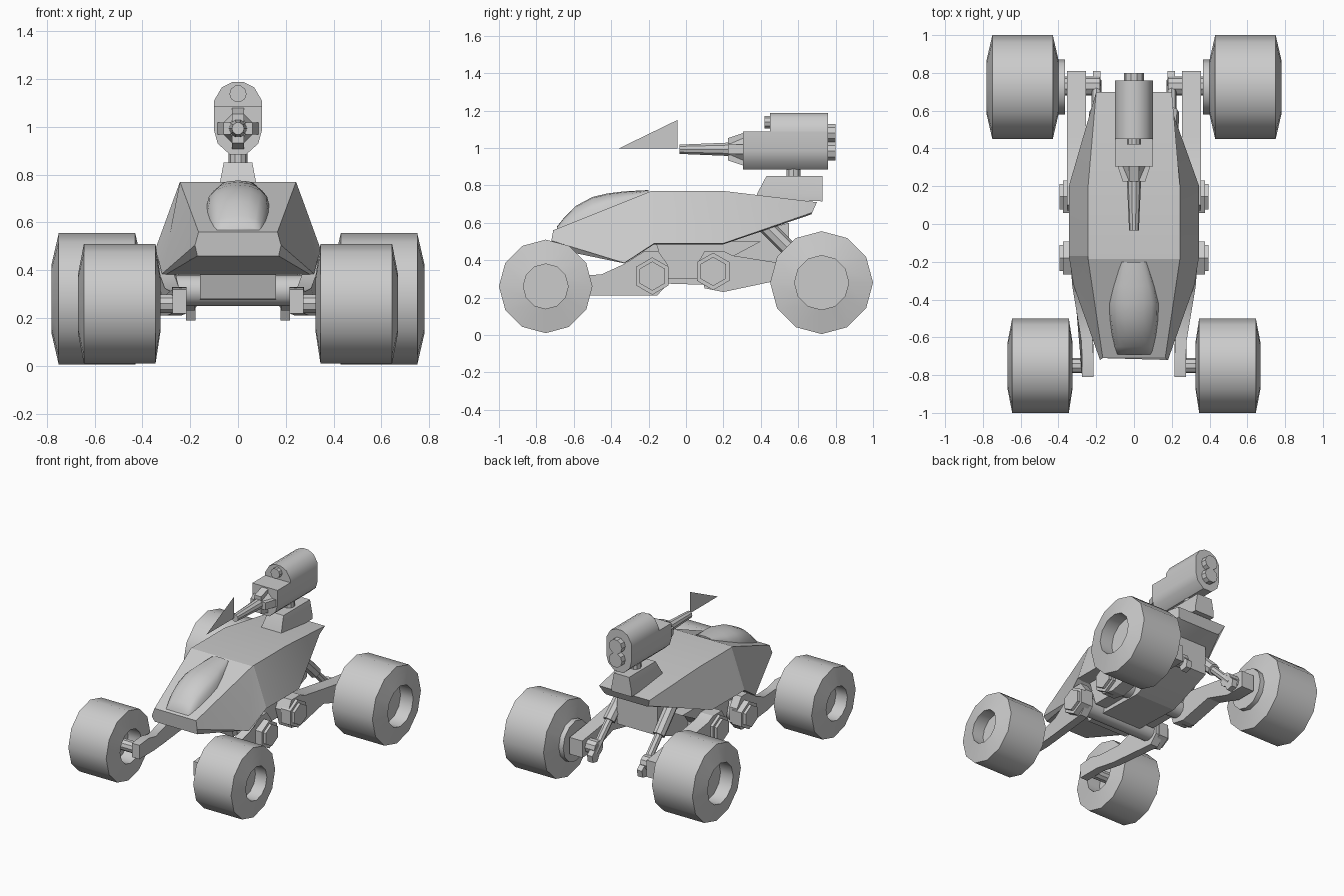
import bpy, bmesh
from math import sin, cos, pi, radians
from mathutils import Vector, Matrix

if "Cube" in bpy.data.objects:
    bpy.data.objects.remove(bpy.data.objects["Cube"])


def finish(name, bm, mirror=False, angle=35):
    bmesh.ops.remove_doubles(bm, verts=bm.verts, dist=1e-5)
    bmesh.ops.recalc_face_normals(bm, faces=bm.faces)
    me = bpy.data.meshes.new(name)
    bm.to_mesh(me)
    bm.free()
    me.shade_smooth()
    me.set_sharp_from_angle(angle=radians(angle))
    ob = bpy.data.objects.new(name, me)
    bpy.context.collection.objects.link(ob)
    if mirror:
        mod = ob.modifiers.new("mirror", 'MIRROR')
        mod.use_axis[0] = True
        mod.use_mirror_merge = False
    return ob


def loft(name, rings, mirror=False, angle=35):
    """Skin closed rings of equal length and cap both ends."""
    bm = bmesh.new()
    vs = [[bm.verts.new(p) for p in r] for r in rings]
    n = len(vs[0])
    for a, b in zip(vs, vs[1:]):
        for i in range(n):
            j = (i + 1) % n
            bm.faces.new((a[i], a[j], b[j], b[i]))
    bm.faces.new(vs[0])
    bm.faces.new(vs[-1])
    return finish(name, bm, mirror, angle)


def lathe(name, profile, start, direction, n=12, mirror=False, turn=0.0):
    """Revolve (distance, radius) pairs around a line."""
    rot = Vector(direction).to_track_quat('Z', 'Y').to_matrix()
    rings = [[Vector(start) + rot @ Vector((r * cos(2 * pi * i / n + turn), r * sin(2 * pi * i / n + turn), d))
              for i in range(n)] for d, r in profile]
    return loft(name, rings, mirror)


def rod(name, a, b, r, n=10, mirror=False, r2=None):
    d = Vector(b) - Vector(a)
    return lathe(name, [(0, r), (d.length, r if r2 is None else r2)], a, d, n, mirror)


def plate(name, outline, x0, x1, mirror=False):
    """Extrude a side (y, z) outline across x; x0 and x1 may be functions of y."""
    f = lambda v, y: v(y) if callable(v) else v
    return loft(name, [[(f(v, y), y, z) for y, z in outline] for v in (x0, x1)], mirror, 20)


X = (1, 0, 0)
Y = (0, 1, 0)

# Wheels with coned side walls and recessed hubs
e = 0.0005
lathe("front_wheel", [(.43, e), (.43, .12), (.325, .12), (.345, .25), (.645, .25), (.67, .12), (.58, .12), (.58, e)],
      (0, -.75, .26), X, 12, True)
lathe("rear_wheel", [(.365, e), (.365, .145), (.40, .145), (.43, .275), (.75, .275), (.78, .145), (.68, .145), (.68, e)],
      (0, .725, .28), X, 12, True)
rod("front_axle", (.25, -.75, .26), (.44, -.75, .26), .04, 10, True)
rod("rear_axle", (.18, .73, .28), (.37, .73, .28), .05, 10, True)

# Hull: wedge with top, side and lower edges at each station
stations = [
    [(.165, -.71, .56), (.18, -.72, .505), (.17, -.70, .46)],
    [(.243, -.185, .77), (.318, -.33, .385), (.30, -.33, .383)],
    [(.243, -.17, .77), (.345, -.17, .49), (.30, -.17, .485)],
    [(.243, .20, .77), (.345, .20, .49), (.30, .20, .485)],
    [(.20, .70, .71), (.175, .675, .655), (.16, .67, .645)],
]
loft("hull", [s + [(-x, y, z) for x, y, z in reversed(s)] for s in stations], angle=15)

# Canopy: rounded bubble sunk into the hull top
rings = []
for y, w, top in [(-.69, .095, .58), (-.65, .105, .63), (-.59, .118, .69), (-.50, .13, .738),
                  (-.42, .132, .757), (-.33, .11, .768), (-.20, .07, .775)]:
    base = .56 + (y + .71) * .4 - .01
    h = max(top - base, .008)
    rings.append([(w * cos(t), y, base + h * sin(t) ** .8 if 0 < i < 8 else base)
                  for i, t in enumerate(pi * k / 8 for k in range(9))])
loft("canopy", rings, angle=50)

# Chassis under the hull
plate("chassis", [(-.33, .43), (-.28, .28), (.22, .265), (.32, .30), (.55, .39), (.55, .60), (.2, .50), (-.2, .50)], -.16, .16)
plate("chassis_rail", [(-.16, .49), (-.1, .30), (.16, .30), (.25, .42), (.40, .50), (.2, .50)], -.25, .25)

# Suspension arms, pivots and hexagonal caps
arm_x = lambda y: .245 + .06 * min(1, max(0, (y + .64) / .36))
plate("front_arm", [(-.10, .38), (-.15, .45), (-.22, .45), (-.33, .38), (-.45, .325), (-.62, .31), (-.70, .33), (-.81, .32), (-.81, .22),
                    (-.64, .22), (-.50, .21), (-.155, .21), (-.10, .27)],
      lambda y: arm_x(y) - .03, lambda y: arm_x(y) + .03, True)
plate("rear_arm", [(.06, .38), (.10, .45), (.20, .45), (.25, .425), (.47, .39), (.66, .36), (.81, .34), (.81, .22), (.66, .22),
                   (.46, .285), (.20, .23), (.10, .25)], .255, .355, True)
for name, y, z in [("front", -.18, .315), ("rear", .145, .34)]:
    lathe(name + "_pivot_cap", [(.30, .10), (.375, .10), (.375, .078), (.395, .078)],
          (0, y, z), X, 6, True, pi / 2)
    rod(name + "_pivot_tube", (-.33, y, z), (.33, y, z), .065, 12)

# Rear shock absorbers: thick sleeve, thin piston, foot
top, mid, foot = Vector((.19, .40, .61)), Vector((.197, .59, .42)), Vector((.20, .76, .25))
rod("shock_sleeve", top, mid, .042, 8, True)
rod("shock_piston", mid, foot, .027, 8, True)
plate("shock_foot", [(.70, .28), (.74, .31), (.81, .25), (.80, .20), (.75, .19)], .177, .218, True)

# Turret base and post
loft("turret_base", [[(-.078, .37, z0 - .05), (.078, .37, z0 - .05), (.078, .73, z1), (-.078, .73, z1)]
                     for z0, z1 in [(.77, .715)]] +
     [[(-.078, .38, .755), (.078, .38, .755), (.078, .73, .755), (-.078, .73, .755)],
      [(-.06, .43, .85), (.06, .43, .85), (.06, .73, .85), (-.06, .73, .85)]], angle=15)
rod("turret_post", (0, .575, .84), (0, .575, .90), .04, 10)

# Gun body: tall stadium section, the upper half set back
lower = [(.10, 1.088), (.10, .985), (.085, .93), (.035, .885)]
upper = [(.10, 1.07), (.10, 1.11), (.068, 1.165), (.025, 1.187)]
for name, half, y0 in [("gun_lower_body", lower, .305), ("gun_upper_body", upper, .45)]:
    sec = half + [(-x, z) for x, z in reversed(half)]
    loft(name, [[(x, y, z) for x, z in sec] for y in (y0, .76)])
rod("gun_sight", (0, .42, 1.138), (0, .47, 1.138), .036, 10)
for z in (1.08, .983):
    rod("gun_rear_disc", (0, .75, z), (0, .80, z), .052, 10)

# Barrel, collar and four shroud fins
rod("barrel", (0, .24, .993), (0, -.035, .993), .038, 10, r2=.026)
lathe("barrel_collar", [(0, .065), (.07, .042)], (0, .305, .993), (0, -1, 0), 8, turn=pi / 8)
for k in range(4):
    m = Matrix.Translation((0, 0, .993)) @ Matrix.Rotation(k * pi / 2, 4, 'Y')
    loft("barrel_fin", [[m @ Vector((x, y, z)) for x in (-.026, .026) for z in ((.03, r) if x < 0 else (r, .03))]
                        for y, r in [(.31, .088), (.225, .06)]], angle=15)

# Muzzle flash blade: a single flat triangle
bm = bmesh.new()
bm.faces.new([bm.verts.new(p) for p in [(0, -.36, .997), (0, -.045, .997), (0, -.045, 1.15)]])
finish("muzzle_blade", bm)
